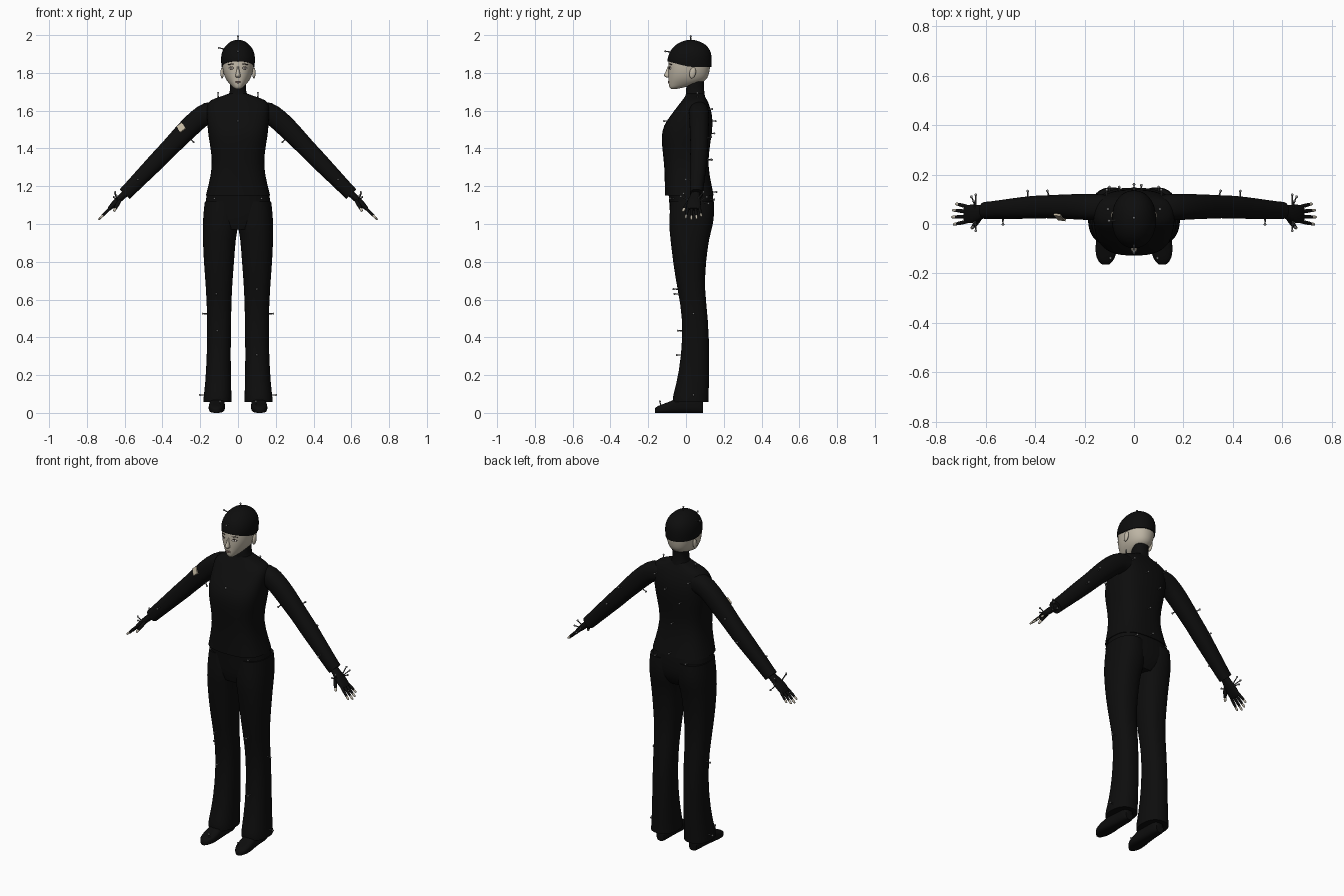
import bpy, bmesh, math
from mathutils import Vector, Matrix

if "Cube" in bpy.data.objects:
    bpy.data.objects.remove(bpy.data.objects["Cube"])


def material(name, r, g, b):
    m = bpy.data.materials.new(name)
    m.use_nodes = True
    m.diffuse_color = (r, g, b, 1)
    bsdf = m.node_tree.nodes["Principled BSDF"]
    bsdf.inputs["Base Color"].default_value = (r, g, b, 1)
    bsdf.inputs["Roughness"].default_value = 0.9
    return m


BLACK = material("black cloth", .004, .004, .004)
SKIN = material("pale skin", .52, .47, .38)
GREY = material("marker grey", .3, .3, .3)
STICK = material("stick dark grey", .06, .06, .06)
LIPS = material("lips", .36, .25, .21)
WHITE = material("eye white", .62, .6, .56)
DARK = material("iris and brow", .04, .03, .025)
PATCH = material("sleeve patch", .55, .48, .36)


def finish(name, bm, mat, subdivide=0):
    bmesh.ops.recalc_face_normals(bm, faces=bm.faces)
    mesh = bpy.data.meshes.new(name)
    bm.to_mesh(mesh)
    bm.free()
    mesh.materials.append(mat)
    ob = bpy.data.objects.new(name, mesh)
    bpy.context.collection.objects.link(ob)
    bpy.ops.object.select_all(action='DESELECT')
    ob.select_set(True)
    bpy.context.view_layer.objects.active = ob
    bpy.ops.object.shade_smooth_by_angle(angle=math.radians(50))
    if subdivide:
        ob.modifiers.new("Smooth", 'SUBSURF').levels = subdivide
        ob.modifiers["Smooth"].render_levels = subdivide
    return ob


def loft(name, rings, mat, sides=24, power=2.3, subdivide=1, side=1, lift=0):
    """Skin a row of superellipse rings, each (centre, half axis u, half axis v)."""
    bm = bmesh.new()
    crease = bm.edges.layers.float.new("crease_edge")
    loops = []
    for i, (c, u, v) in enumerate(rings):
        loop = []
        for k in range(sides):
            a = math.tau * k / sides
            co, si = math.cos(a), math.sin(a)
            p = (Vector(c) + Vector(u) * math.copysign(abs(co) ** (2 / power), co)
                 + Vector(v) * math.copysign(abs(si) ** (2 / power), si))
            if i == 0:
                p.z += lift * max(0, -si)
            p.x *= side
            loop.append(bm.verts.new(p))
        loops.append(loop)
    for a, b in zip(loops, loops[1:]):
        for k in range(sides):
            j = (k + 1) % sides
            bm.faces.new((a[k], a[j], b[j], b[k]))
    for loop in (loops[0], loops[-1]):
        for e in bm.faces.new(loop).edges:
            e[crease] = 1
    return finish(name, bm, mat, subdivide)


def level(z, x0, x1, y0, y1):
    return ((x0 + x1) / 2, (y0 + y1) / 2, z), ((x1 - x0) / 2, 0, 0), (0, (y1 - y0) / 2, 0)


def upright(name, rows, mat, **kw):
    return loft(name, [level(z, -w, w, y0, y1) for z, w, y0, y1 in rows], mat, **kw)


# Jacket, collar and pelvis
jacket = upright("jacket", [
    (1.15, .172, -.113, .148), (1.21, .156, -.113, .135), (1.3, .137, -.115, .118),
    (1.38, .142, -.124, .122), (1.46, .157, -.132, .135), (1.52, .163, -.122, .142),
    (1.58, .166, -.078, .14), (1.63, .168, -.04, .124), (1.657, .15, -.018, .112),
    (1.675, .09, -.005, .1), (1.69, .05, 0, .095)], BLACK, power=2.7)
upright("collar", [(1.65, .07, -.01, .105), (1.68, .052, -.002, .1), (1.7, .043, 0, .097),
                   (1.735, .042, 0, .095), (1.755, .042, .02, .096)], BLACK)
pelvis = upright("pelvis", [(1.18, .163, -.095, .14), (1.1, .176, -.088, .15),
                            (1.02, .178, -.085, .146), (.97, .1, -.07, .11)], BLACK, power=2.6)

# Head, cap and nose
head = upright("head", [
    (1.716, .014, -.08, -.045), (1.723, .027, -.088, -.01), (1.742, .046, -.093, .075),
    (1.765, .065, -.094, .113), (1.8, .079, -.096, .124), (1.84, .085, -.095, .13),
    (1.88, .086, -.091, .132), (1.92, .078, -.078, .125), (1.95, .053, -.045, .095),
    (1.965, .02, 0, .05)], SKIN, power=2.2, subdivide=2)
cap = upright("cap", [
    (1.832, .088, -.099, .135), (1.875, .092, -.099, .138), (1.915, .086, -.087, .133),
    (1.948, .064, -.058, .109), (1.968, .037, -.022, .072), (1.975, .012, .012, .038)],
    BLACK, power=2.15, subdivide=2, lift=.03)
upright("nose", [(1.835, .006, -.098, -.07), (1.81, .008, -.106, -.07), (1.788, .014, -.119, -.07),
                 (1.78, .014, -.115, -.07), (1.775, .009, -.1, -.07)], SKIN, sides=12)


def hit(ob, point, direction):
    """Find the outside of a part, looking in along a direction."""
    bpy.context.view_layer.update()
    d = Vector(direction).normalized()
    ev = ob.evaluated_get(bpy.context.evaluated_depsgraph_get())
    ok, loc, normal, _ = ev.ray_cast(Vector(point) + d * .6, -d)
    return (loc, normal) if ok else (Vector(point), d)


def decal(name, x, z, w, h, mat, depth=.003, tilt=0):
    loc, n = hit(head, (x, 0, z), (0, -1, 0))
    bm = bmesh.new()
    turn = (-n).to_track_quat('Y', 'Z').to_matrix().to_4x4()
    bmesh.ops.create_uvsphere(bm, u_segments=16, v_segments=8, radius=1,
                              matrix=Matrix.Translation(loc) @ turn @ Matrix.Rotation(tilt, 4, 'Y')
                              @ Matrix.Diagonal((w, depth, h, 1)))
    finish(name, bm, mat)


# Face details
decal("upper_lip", 0, 1.755, .017, .003, LIPS)
decal("lower_lip", 0, 1.749, .014, .004, LIPS, .004)
for side, tag in ((1, "left"), (-1, "right")):
    decal(tag + "_lash", side * .036, 1.826, .0165, .0075, DARK, .002)
    decal(tag + "_eye", side * .036, 1.825, .014, .0055, WHITE, .003)
    decal(tag + "_iris", side * .036, 1.825, .0055, .0055, DARK, .004)
    decal(tag + "_brow", side * .038, 1.846, .02, .0028, DARK, .002, side * .1)
    bm = bmesh.new()
    bmesh.ops.create_uvsphere(bm, u_segments=14, v_segments=10, radius=1, matrix=(
        Matrix.Translation((side * .084, .035, 1.8)) @ Matrix.Rotation(-.2, 4, 'X')
        @ Matrix.Diagonal((.009, .017, .03, 1))))
    finish(tag + "_ear", bm, SKIN)

# Limbs, built once and mirrored
ALONG = Vector((.7, 0, -.714))
OUT = Vector((.714, 0, .7))
ACROSS = Vector((0, 1, 0))


def tube(name, rows, mat, side, **kw):
    """Arm-like part: rows of x, y, z, half width in y, half thickness."""
    return loft(name, [((x, y, z), ACROSS * w, OUT * t) for x, y, z, w, t in rows], mat,
                side=side, **kw)


def rod(name, points, radius, mat, side):
    a, b = Vector(points[0]), Vector(points[-1])
    n = (b - a).normalized()
    u = n.cross(ACROSS).normalized()
    v = n.cross(u)
    sizes = (.85, 1, .95, .8, .35)
    rings = [(a.lerp(b, t), u * radius * s, v * radius * s)
             for t, s in zip((0, .3, .65, .9, 1), sizes)]
    return loft(name, rings, mat, sides=10, power=2, side=side)


arms, legs, shoes = {}, {}, {}
for side, tag in ((1, "left"), (-1, "right")):
    arm = [((.11, .068, 1.592), ACROSS * .05, Vector((0, 0, .055))),
           ((.165, .068, 1.59), ACROSS * .055, Vector((.012, 0, .06)))]
    arm += [((x, y, z), ACROSS * w, OUT * t) for x, y, z, w, t in (
        (.215, .07, 1.553, .052, .057), (.285, .07, 1.484, .05, .054),
        (.36, .07, 1.405, .046, .048), (.4, .068, 1.363, .047, .048),
        (.44, .066, 1.322, .045, .046), (.52, .06, 1.24, .04, .041),
        (.575, .056, 1.183, .036, .038), (.6, .055, 1.158, .035, .037))]
    arms[side] = loft(tag + "_sleeve", arm, BLACK, side=side)

    # Gloved hand with bare finger tips
    tube(tag + "_palm", [(.585, .052, 1.172, .024, .02), (.615, .048, 1.145, .026, .018),
                         (.64, .042, 1.122, .038, .018), (.672, .04, 1.09, .039, .014),
                         (.684, .04, 1.078, .034, .009)], BLACK, side, sides=16)
    for name, y, spread, length in (("index", .01, -.012, .082), ("middle", .03, -.002, .092),
                                    ("ring", .05, .006, .086), ("little", .07, .012, .068)):
        base = Vector((.674, y, 1.088))
        tip = base + ALONG * length + ACROSS * spread
        rod(f"{tag}_{name}_finger", (base, base.lerp(tip, .82)), .0085, BLACK, side)
        rod(f"{tag}_{name}_tip", (base.lerp(tip, .68), tip), .0068, SKIN, side)
    rod(tag + "_thumb", ((.625, .02, 1.125), (.652, -.012, 1.078)), .011, BLACK, side)
    rod(tag + "_thumb_tip", ((.648, -.007, 1.085), (.657, -.018, 1.066)), .008, SKIN, side)

    # Flared trouser leg
    legs[side] = loft(tag + "_trouser_leg", [level(*r) for r in (
        (1.12, .004, .176, -.083, .148), (1.05, -.003, .185, -.088, .152),
        (.98, -.002, .187, -.09, .14), (.93, .012, .187, -.084, .124),
        (.8, .02, .182, -.07, .105), (.65, .033, .169, -.045, .098),
        (.5, .036, .163, -.016, .118), (.3, .039, .165, -.024, .125),
        (.15, .036, .174, -.052, .122), (.085, .034, .183, -.072, .12),
        (.057, .034, .184, -.07, .12))], BLACK, side=side)

    # Shoe, lofted from heel to toe
    shoes[side] = loft(tag + "_shoe", [
        ((x, y, h / 2), (w, 0, 0), (0, 0, h / 2)) for x, y, w, h in (
            (.107, .09, .024, .06), (.107, .075, .034, .085), (.108, .02, .036, .1),
            (.11, -.04, .04, .082), (.112, -.085, .044, .06), (.114, -.125, .042, .046),
            (.115, -.152, .03, .036), (.115, -.164, .014, .025))],
        BLACK, power=3, side=side)

# Patch on the right sleeve
loc, n = hit(arms[-1], (-.29, .07, 1.5), (-.25, -1, .25))
mirrored = Vector((-ALONG.x, 0, ALONG.z))
bm = bmesh.new()
bmesh.ops.create_cube(bm, size=1, matrix=Matrix.Translation(loc)
                      @ n.to_track_quat('Z', 'Y').to_matrix().to_4x4()
                      @ Matrix.Rotation(.7, 4, 'Z') @ Matrix.Diagonal((.036, .042, .009, 1)))
finish("sleeve_patch", bm, PATCH)

# Tracking markers: a ball on a short stick
sticks, balls = bmesh.new(), bmesh.new()


def marker(ob, point, direction, length=.026):
    d = Vector(direction).normalized()
    loc, _ = hit(ob, point, d)
    spin = d.to_track_quat('Z', 'Y').to_matrix().to_4x4()
    bmesh.ops.create_cone(sticks, cap_ends=True, segments=8, radius1=.0035, radius2=.0025,
                          depth=length, matrix=Matrix.Translation(loc + d * length * .45) @ spin)
    bmesh.ops.create_uvsphere(balls, u_segments=10, v_segments=6, radius=.0055,
                              matrix=Matrix.Translation(loc + d * length))


FRONT, BACK, UP = Vector((0, -1, 0)), Vector((0, 1, 0)), Vector((0, 0, 1))
marker(cap, (0, .025, 1.9), UP, .019)
marker(cap, (-.03, .02, 1.915), (-1, -.1, .25))
marker(cap, (0, .02, 1.895), (0, -1, .15))
marker(jacket, (0, 0, 1.545), FRONT, .015)
for x, z in ((-.06, 1.48), (.03, 1.545), (0, 1.34), (0, 1.17)):
    marker(jacket, (x, 0, z), BACK, .018)
for x, z, s in ((-.115, .63, -1), (.1, .655, 1), (-.11, .435, -1), (.1, .307, 1)):
    marker(legs[s], (x, 0, z), FRONT, .022)
for s in (1, -1):
    marker(jacket, (s * .105, .06, 1.6), UP, .024)
    marker(jacket, (s * .11, .05, 1.6), (0, 1, .1), .022)
    marker(pelvis, (s * .125, 0, 1.135), FRONT, .02)
    marker(pelvis, (s * .1, 0, 1.13), BACK, .018)
    marker(legs[s], (s * .1, .04, .525), (s, 0, 0), .022)
    marker(legs[s], (s * .1, .04, .095), (s, 0, 0), .022)
    marker(shoes[s], (s * .095, -.13, .02), (0, -.2, 1), .02)
    for x, z, d in ((.285, 1.484, (-s * .7, -.3, -.7)), (.43, 1.335, (0, 1, .1)),
                    (.53, 1.235, FRONT), (.33, 1.44, (s * .3, 1, .3))):
        marker(arms[s], (s * x, .065, z), d, .022)
    hand = bpy.data.objects["left_palm" if s > 0 else "right_palm"]
    for y, d in ((.075, (.5, 1, .6)), (.055, (.2, .8, 1)), (.02, (0, -1, .5)),
                 (.015, (.3, -.7, 1)), (.05, (0, 1, -.2))):
        marker(hand, (s * .64, y, 1.122), (s * d[0], d[1], d[2]), .042)
finish("marker_sticks", sticks, STICK)
finish("marker_balls", balls, GREY)
